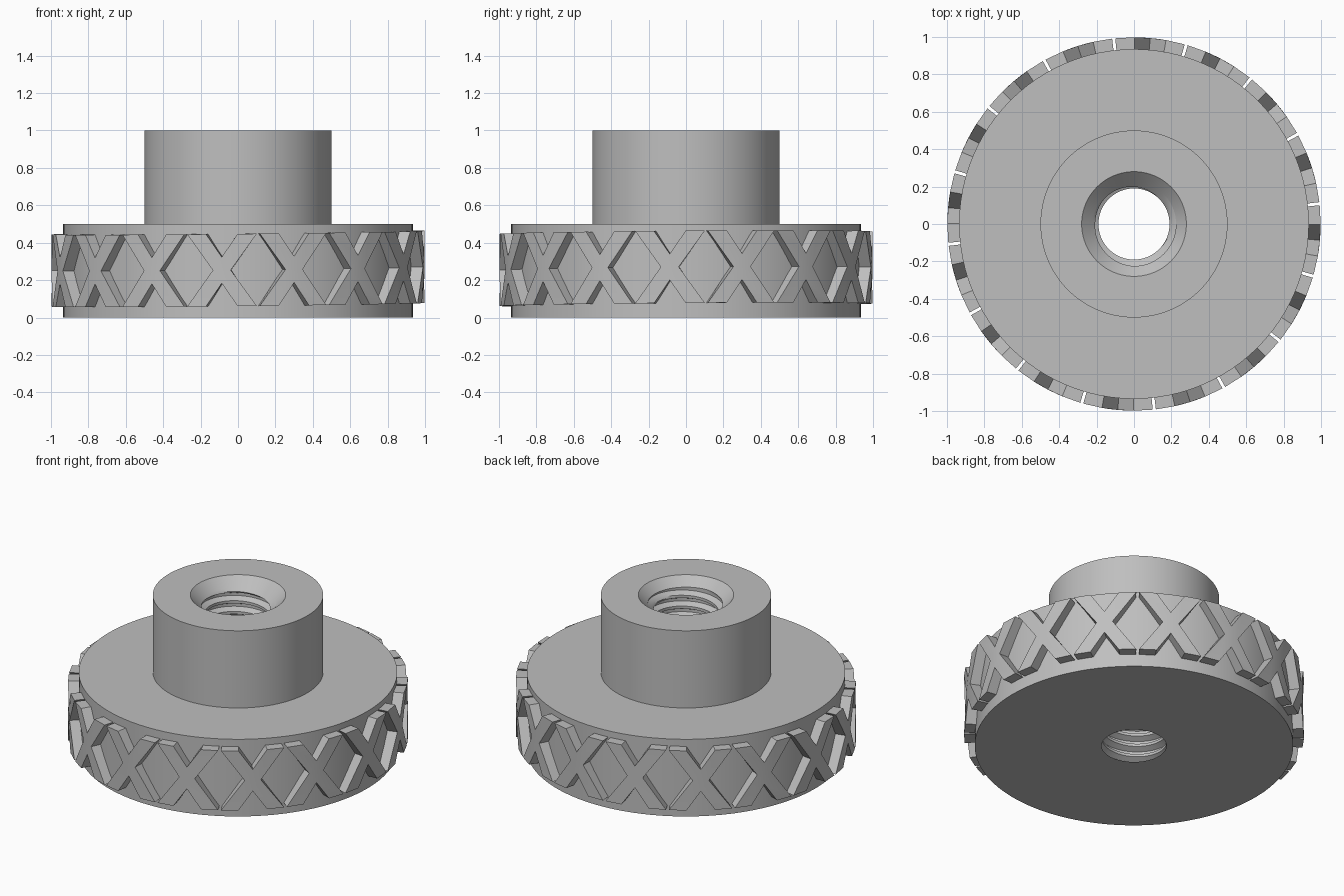
import bpy
import bmesh
from math import sin, cos, pi, radians

cube = bpy.data.objects.get("Cube")
if cube:
    bpy.data.objects.remove(cube, do_unlink=True)

steel = bpy.data.materials.new("plain_grey")
steel.use_nodes = True
grey = (0.52, 0.52, 0.52, 1)
steel.diffuse_color = grey
steel.node_tree.nodes["Principled BSDF"].inputs["Base Color"].default_value = grey

DISC_R, GRIP_R, HUB_R = 0.935, 0.998, 0.5
MINOR, MAJOR, RIM, PITCH = 0.19, 0.225, 0.28, 0.07
SIDES = 96


def finish(name, bm):
    mesh = bpy.data.meshes.new(name)
    bm.to_mesh(mesh)
    bm.free()
    mesh.materials.append(steel)
    obj = bpy.data.objects.new(name, mesh)
    bpy.context.collection.objects.link(obj)
    bpy.ops.object.select_all(action="DESELECT")
    obj.select_set(True)
    bpy.context.view_layer.objects.active = obj
    bpy.ops.object.shade_smooth_by_angle(angle=radians(25))
    return obj


def sweep(name, rows, point, inward=False):
    """Surface of revolution; point(row, angle) gives radius and height."""
    bm = bmesh.new()
    grid = []
    for row in range(rows):
        ring = []
        for s in range(SIDES + 1):
            a = 2 * pi * s / SIDES
            r, z = point(row, a)
            ring.append(bm.verts.new((r * cos(a), r * sin(a), z)))
        grid.append(ring)
    for low, high in zip(grid, grid[1:]):
        for s in range(SIDES):
            quad = [low[s], low[s + 1], high[s + 1], high[s]]
            bm.faces.new(quad[::-1] if inward else quad)
    bmesh.ops.remove_doubles(bm, verts=bm.verts, dist=1e-5)
    return finish(name, bm)


# Disc, hub and countersink as one turned profile
profile = [(MINOR, 0), (DISC_R, 0), (DISC_R, 0.5), (HUB_R, 0.5),
           (HUB_R, 1), (RIM, 1), (MAJOR, 1 - RIM + MAJOR)]
sweep("turned_body", len(profile), lambda row, a: profile[row])

# Helical thread lining the bore, blended into the countersink
STEPS = 8
top = 1 - RIM + MAJOR


def thread_point(row, a):
    turn = a / (2 * pi)
    z = min(max(PITCH * (row / STEPS - 1 + turn), 0), top)
    phase = (z / PITCH - turn) % 1
    groove = min(max((abs(phase - 0.5) - 0.125) * 4, 0), 1)
    r = MAJOR + (MINOR - MAJOR) * groove
    return max(r, RIM - (1 - z)), z


sweep("bore_thread", int((top / PITCH + 2) * STEPS), thread_point, inward=True)

# Raised X-shaped grips around the rim
COUNT, MID, HALF = 16, 0.261, 0.193
INNER, OUTER, WAIST, NOTCH = 0.085, 0.188, 0.048, 0.07

bm = bmesh.new()
for n in range(COUNT):
    centre = radians(-5) + 2 * pi * n / COUNT

    def corner(u, v, r):
        a = centre + u
        x, y = r * cos(a), r * sin(a)
        return bm.verts.new((x, y, MID + v + 0.01 * x + 0.007 * y))

    diamond = [(WAIST, 0), (0, NOTCH), (-WAIST, 0), (0, -NOTCH)]
    ends = []
    for sx, sz in ((1, 1), (-1, 1), (-1, -1), (1, -1)):
        pair = [(sx * OUTER, sz * HALF), (sx * INNER, sz * HALF)]
        ends.append(pair if sx * sz > 0 else pair[::-1])
    outline = []
    for tip, pair in zip(diamond, ends):
        outline += [tip, *pair]
    outer = [corner(u, v, GRIP_R) for u, v in outline]
    inner = [corner(u, v, DISC_R - 0.02) for u, v in outline]
    size = len(outline)
    bm.faces.new(outer[::3])
    bm.faces.new(inner[::3][::-1])
    for i in range(0, size, 3):
        arm = [i, i + 1, i + 2, (i + 3) % size]
        bm.faces.new([outer[k] for k in arm])
        bm.faces.new([inner[k] for k in reversed(arm)])
    for i in range(size):
        j = (i + 1) % size
        bm.faces.new([outer[j], outer[i], inner[i], inner[j]])
finish("rim_grips", bm)
